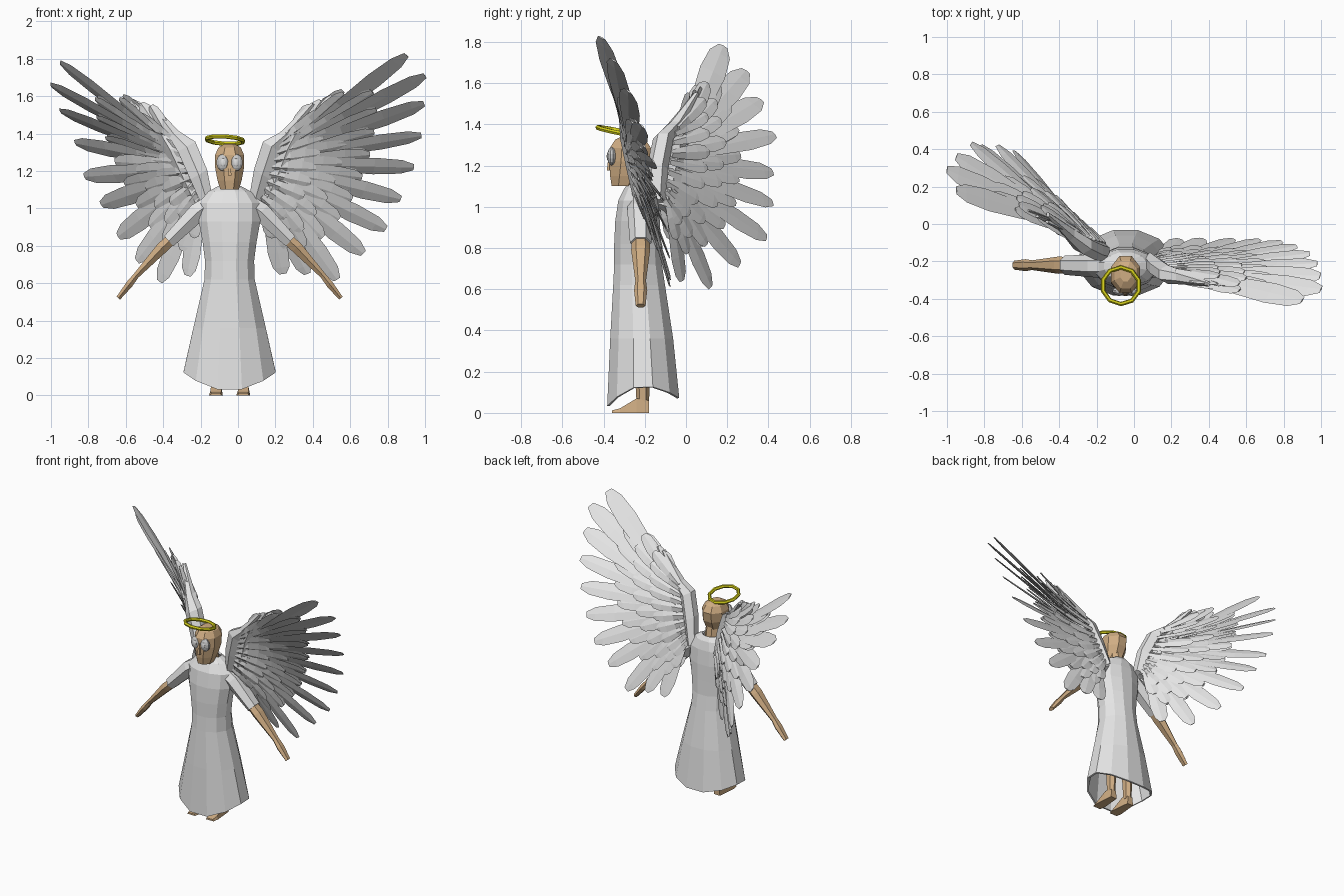
import bpy, bmesh, math
from mathutils import Vector as V, Matrix

if "Cube" in bpy.data.objects:
    bpy.data.objects.remove(bpy.data.objects["Cube"])

CX, CY = -0.045, -0.215   # body axis


def material(name, r, g, b):
    m = bpy.data.materials.new(name)
    m.diffuse_color = (r, g, b, 1)
    m.use_nodes = True
    m.node_tree.nodes["Principled BSDF"].inputs["Base Color"].default_value = m.diffuse_color
    return m


WHITE = material("white_cloth", 0.78, 0.78, 0.78)
FEATHER = material("feather_white", 0.77, 0.77, 0.77)
SKIN = material("skin", 0.63, 0.42, 0.23)
GOLD = material("yellow_gold", 0.66, 0.62, 0.01)
EYE = material("eye_grey", 0.58, 0.58, 0.58)
PUPIL = material("eye_white", 0.75, 0.75, 0.75)


def finish(name, bm, mat):
    bmesh.ops.recalc_face_normals(bm, faces=bm.faces)
    me = bpy.data.meshes.new(name)
    bm.to_mesh(me)
    bm.free()
    me.materials.append(mat)
    ob = bpy.data.objects.new(name, me)
    bpy.context.collection.objects.link(ob)
    return ob


def add_loft(bm, rings, cap=True):
    """Join rings of points with quads."""
    vs = [[bm.verts.new(p) for p in r] for r in rings]
    n = len(vs[0])
    for a, b in zip(vs, vs[1:]):
        for i in range(n):
            j = (i + 1) % n
            bm.faces.new((a[i], a[j], b[j], b[i]))
    if cap:
        bm.faces.new(vs[0])
        bm.faces.new(vs[-1])


def loft(name, rings, mat, cap=True):
    bm = bmesh.new()
    add_loft(bm, rings, cap)
    return finish(name, bm, mat)


def ellipse(c, rx, ry, n, ax=V((1, 0, 0)), ay=V((0, 1, 0))):
    c = V(c)
    return [c + ax * rx * math.cos(a) + ay * ry * math.sin(a)
            for a in (2 * math.pi * (i + 0.5) / n for i in range(n))]


def limb(name, stations, mat, n=6, cap=True):
    """Tube through (centre, radius across, radius in y) stations."""
    d = (V(stations[-1][0]) - V(stations[0][0])).normalized()
    ay = V((0, 1, 0))
    ax = ay.cross(d).normalized()
    return loft(name, [ellipse(c, rx, ry, n, ax, ay) for c, rx, ry in stations], mat, cap)


# Gown: (z, half width, front y, back y), the hem dips at front and back
rings = []
for k, (z, hw, yf, yb) in enumerate([
        (0.13, 0.248, -0.385, -0.03), (0.36, 0.195, -0.37, -0.06), (0.62, 0.135, -0.355, -0.10),
        (0.72, 0.132, -0.35, -0.115), (0.82, 0.145, -0.35, -0.12), (0.93, 0.165, -0.345, -0.125),
        (1.03, 0.165, -0.33, -0.135), (1.09, 0.115, -0.30, -0.15), (1.12, 0.06, -0.275, -0.17)]):
    ring = ellipse((CX, (yf + yb) / 2, z), hw * 1.03, (yb - yf) / 2 * 1.02, 12)
    if k == 0:
        for p in ring:
            s = (p.y - (yf + yb) / 2) / ((yb - yf) / 2)
            p.z -= (0.1 if s < 0 else 0.06) * s * s
    rings.append(ring)
gown = loft("gown", rings, WHITE, cap=False)
mod = gown.modifiers.new("cloth_thickness", "SOLIDIFY")
mod.thickness = 0.012

# Arms, sleeves, legs and feet
for side, s in (("left", -1), ("right", 1)):
    def at(dx, y, z):
        return (CX + s * dx, y, z)
    limb(side + "_sleeve", [(at(0.10, -0.225, 1.03), 0.05, 0.06), (at(0.17, -0.225, 0.98), 0.058, 0.06),
                            (at(0.325, -0.22, 0.825), 0.042, 0.052)], WHITE)
    limb(side + "_arm", [(at(0.29, -0.22, 0.855), 0.033, 0.042), (at(0.36, -0.22, 0.79), 0.036, 0.046),
                         (at(0.50, -0.22, 0.64), 0.018, 0.026), (at(0.535, -0.22, 0.595), 0.022, 0.032),
                         (at(0.595, -0.22, 0.52), 0.014, 0.024)], SKIN)
    limb(side + "_leg", [(at(0.07, -0.2, 0.58), 0.05, 0.055), (at(0.07, -0.21, 0.32), 0.04, 0.045),
                         (at(0.072, -0.21, 0.05), 0.026, 0.03)], SKIN)
    x = CX + s * 0.073
    loft(side + "_foot", [[V((x - w, y, 0)), V((x + w, y, 0)), V((x + w * 0.8, y, h)), V((x - w * 0.8, y, h))]
                          for y, w, h in ((-0.36, 0.03, 0.012), (-0.32, 0.037, 0.022),
                                          (-0.24, 0.03, 0.07), (-0.18, 0.024, 0.06))], SKIN)

# Neck and head
loft("neck", [ellipse((CX, -0.235, 1.08), 0.052, 0.052, 8), ellipse((CX, -0.25, 1.18), 0.05, 0.052, 8)], SKIN)
loft("head", [ellipse((CX, y, z), rx, ry, 8) for z, rx, ry, y in (
    (1.10, 0.053, 0.06, -0.305), (1.15, 0.07, 0.085, -0.29), (1.22, 0.084, 0.105, -0.275),
    (1.285, 0.084, 0.108, -0.27), (1.325, 0.065, 0.08, -0.27), (1.345, 0.03, 0.04, -0.27))], SKIN)
loft("nose", [ellipse((CX, -0.37, 1.175), 0.014, 0.02, 4), ellipse((CX, -0.37, 1.25), 0.006, 0.008, 4)], SKIN)


def ball(name, c, r, mat):
    bm = bmesh.new()
    bmesh.ops.create_uvsphere(bm, u_segments=10, v_segments=7, radius=1,
                              matrix=Matrix.Translation(c) @ Matrix.Diagonal((*r, 1)))
    return finish(name, bm, mat)


for side, s in (("left", -1), ("right", 1)):
    ball(side + "_eye", (CX + s * 0.037, -0.36, 1.245), (0.035, 0.022, 0.045), EYE)
    ball(side + "_pupil", (CX + s * 0.034, -0.378, 1.245), (0.015, 0.007, 0.022), PUPIL)

# Halo: a tilted ten-sided ring
tilt = Matrix.Translation((-0.07, -0.33, 1.365)) @ Matrix.Rotation(-0.2, 4, 'X') @ Matrix.Rotation(0.06, 4, 'Y')
bm = bmesh.new()
ringv = []
for i in range(10):
    a = 2 * math.pi * (i + 0.5) / 10
    d = V((math.cos(a), math.sin(a), 0))
    ringv.append([bm.verts.new(tilt @ (d * (0.1 + 0.012 * math.cos(b)) + V((0, 0, 0.012 * math.sin(b)))))
                  for b in (math.pi / 3 * k for k in range(6))])
for i in range(10):
    a, b = ringv[i], ringv[(i + 1) % 10]
    for k in range(6):
        m = (k + 1) % 6
        bm.faces.new((a[k], a[m], b[m], b[k]))
finish("halo", bm, GOLD)


# Wings
def add_feather(bm, base, tip, normal, w, th):
    d = (tip - base).normalized()
    side = normal.cross(d).normalized()
    up = d.cross(side)
    rings = []
    for t, k in ((0, 0.45), (0.35, 0.8), (0.68, 1.0), (0.9, 0.82), (1.0, 0.36)):
        c = base.lerp(tip, t)
        h = th * (1 - 0.6 * t)
        rings.append([c + side * w * k, c + up * h, c - side * w * k, c - up * h])
    add_loft(bm, rings)


def sample(pts, s):
    i = max(0, min(int(s), len(pts) - 2))
    return pts[i].lerp(pts[i + 1], s - i)


def wing(side, arm, top, low, tips, twist):
    """Fan of flight feathers, blades turned backwards, with covert layers on both faces."""
    tips = [V(p) for p in tips]
    arm = [V(p) for p in arm]
    n = len(tips)
    bases = [V(top).lerp(V(low), i / (n - 1)) for i in range(n)]
    sx = 1 if tips[0].x > 0 else -1
    # length fraction, half width, thickness, offset from the wing plane
    layers = (("flight_feathers", 1.0, 0.056, 0.010, 0.0), ("long_coverts", 0.62, 0.048, 0.010, 0.010),
              ("middle_coverts", 0.43, 0.044, 0.011, 0.020), ("short_coverts", 0.25, 0.040, 0.013, 0.030))
    for li, (name, f, w, th, off) in enumerate(layers):
        bm = bmesh.new()
        shift = 0.5 * (li % 2)
        for i in range(n - (li % 2)):
            s = i + shift
            v = 1 - s / (n - 1)
            b, t = sample(bases, s), sample(tips, s)
            d = (t - b).normalized()
            trail = sample(tips, min(s + 0.5, n - 1)) - sample(tips, max(s - 0.5, 0))
            trail = (trail - d * trail.dot(d)).normalized()
            nrm = d.cross(trail)
            nrm *= 1 if nrm.y > 0 else -1
            a = (0.15 + twist * v) * (1, 0.8, 0.6, 0.4)[li]
            blade = d.cross(trail * math.cos(a) + nrm * math.sin(a))
            lift = V((-0.05 * sx, 0, 0.07)) * v * v * (0, 0.1, 0.6, 1.0)[li]
            grow = 1.2 if li == 0 and i < 3 else 1.0
            root = b.lerp(sample(arm, 2.4 * v), (0, 0, 0.3, 0.7)[li])
            for sg in ((0,) if li == 0 else (-1, 1)):
                o = nrm * off * sg
                add_feather(bm, root + o + lift * 0.3, b + (t - b) * f + o * 0.9 + lift, blade, w * grow, th)
        finish(f"{side}_{name}", bm, FEATHER)
    # leading arm and the upright feathers along its top edge
    limb(side + "_wing_arm", [(p, rx, ry) for p, rx, ry in zip(
        arm, (0.038, 0.06, 0.062, 0.035, 0.012), (0.05, 0.052, 0.05, 0.04, 0.014))], FEATHER)
    bm = bmesh.new()
    for k in range(3):
        p = arm[3].lerp(V(top), 0.3 + 0.3 * k)
        d = (tips[0] - V(top)) * (0.26 + 0.05 * k) + V((-0.04 * sx, 0, 0.05))
        add_feather(bm, p - d * 0.4, p + d, d.cross(V(low) - V(top)), 0.038, 0.022)
    finish(side + "_edge_feathers", bm, FEATHER)
    # padded web between the arm and the feather roots
    rings = []
    for k in range(5):
        q = sample(arm, 2.7 * k / 4)
        e = V(low).lerp(V(top), k / 4)
        e = e + (sample(tips, (1 - k / 4) * (n - 1)) - e) * 0.12
        nrm = (V(top) - V(low)).cross(e - q).normalized() * 0.036
        m = q.lerp(e, 0.4)
        rings.append([q, m + nrm, e, m - nrm])
    loft(side + "_wing_web", rings, FEATHER)


def flat(x, z):
    return (x, -0.12 - 0.22 * (z - 0.65), z)


wing("right", [flat(0.085, 1.02), flat(0.13, 1.18), flat(0.18, 1.33), flat(0.25, 1.39), flat(0.40, 1.56)],
     flat(0.36, 1.40), flat(0.16, 1.0),
     [(x, -0.08 - 0.24 * (z - 0.65) ** 2, z) for x, z in (
         (0.90, 1.82), (1.0, 1.71), (0.995, 1.56), (0.98, 1.39), (0.94, 1.22), (0.87, 1.05),
         (0.79, 0.89), (0.67, 0.76), (0.53, 0.62), (0.37, 0.65), (0.24, 0.65))], 0.35)
wing("left", [(-0.16, -0.15, 1.02), (-0.21, -0.14, 1.18), (-0.275, -0.11, 1.33), (-0.345, -0.05, 1.40),
              (-0.46, 0.05, 1.55)],
     (-0.43, 0.02, 1.38), (-0.20, -0.08, 1.0),
     [(-0.95, 0.18, 1.78), (-1.0, 0.29, 1.66), (-0.95, 0.36, 1.52), (-0.87, 0.43, 1.35), (-0.82, 0.42, 1.17),
      (-0.73, 0.42, 1.02), (-0.64, 0.39, 0.85), (-0.54, 0.26, 0.72), (-0.42, 0.12, 0.61), (-0.27, -0.02, 0.64)], 0.25)
